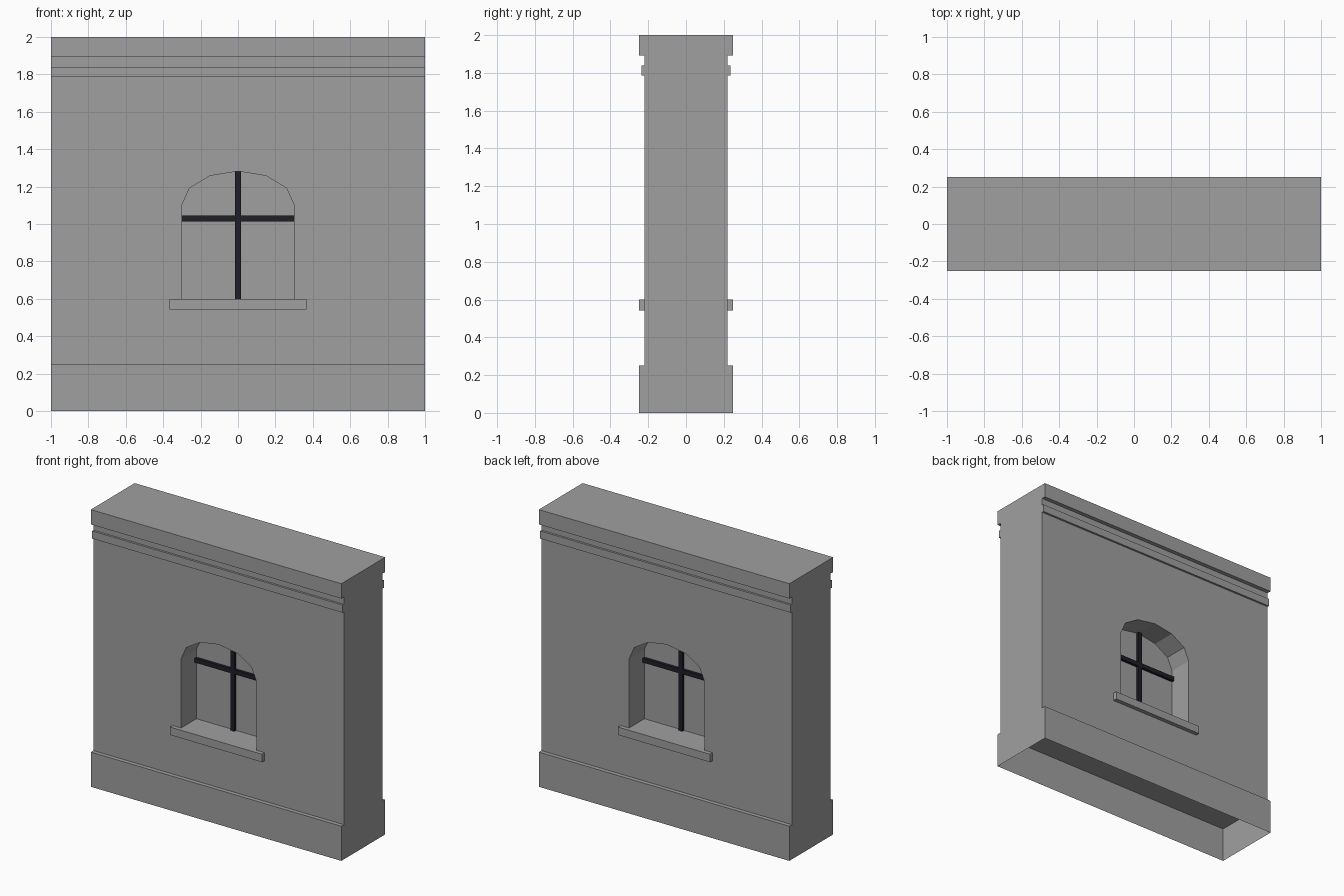
import bpy, bmesh, math
from mathutils import Vector

if "Cube" in bpy.data.objects:
    bpy.data.objects.remove(bpy.data.objects["Cube"])


def material(name, rgb):
    m = bpy.data.materials.new(name)
    m.diffuse_color = (*rgb, 1)
    m.use_nodes = True
    m.node_tree.nodes["Principled BSDF"].inputs["Base Color"].default_value = m.diffuse_color
    return m


stone = material("grey_stone", (0.35, 0.35, 0.35))
iron = material("dark_iron", (0.013, 0.013, 0.02))


def finish(name, bm, mat):
    me = bpy.data.meshes.new(name)
    bm.to_mesh(me)
    bm.free()
    ob = bpy.data.objects.new(name, me)
    bpy.context.collection.objects.link(ob)
    if mat:
        me.materials.append(mat)
    return ob


def prism(name, points, offset, mat):
    """Extrude a closed planar outline by an offset vector."""
    bm = bmesh.new()
    face = bm.faces.new([bm.verts.new(p) for p in points])
    ext = bmesh.ops.extrude_face_region(bm, geom=[face])
    moved = [g for g in ext["geom"] if isinstance(g, bmesh.types.BMVert)]
    bmesh.ops.translate(bm, verts=moved, vec=Vector(offset))
    bmesh.ops.recalc_face_normals(bm, faces=bm.faces)
    return finish(name, bm, mat)


def box(name, x0, x1, y0, y1, z0, z1, mat):
    pts = [(x0, y0, z0), (x1, y0, z0), (x1, y0, z1), (x0, y0, z1)]
    return prism(name, pts, (0, y1 - y0, 0), mat)


# Wall with string course and top cap, extruded from its section
side = [(0.22, 0.25), (0.22, 1.785), (0.235, 1.785), (0.235, 1.84),
        (0.22, 1.84), (0.22, 1.893), (0.25, 1.893), (0.25, 2.0)]
section = side + [(-y, z) for y, z in reversed(side)]
wall = prism("wall", [(-1, y, z) for y, z in section], (2, 0, 0), stone)

# Hollow plinth: outer walls and ledges, open underneath
bm = bmesh.new()
for s in (-1, 1):
    for quad in ([(-1, s * .25, 0), (1, s * .25, 0), (1, s * .25, .25), (-1, s * .25, .25)],
                 [(-1, s * .25, .25), (1, s * .25, .25), (1, s * .22, .25), (-1, s * .22, .25)],
                 [(s, -.25, 0), (s, .25, 0), (s, .25, .25), (s, -.25, .25)]):
        f = bm.faces.new([bm.verts.new(p) for p in quad])
        f.normal_update()
        if f.normal.dot(f.calc_center_median() - Vector((0, 0, 0.1))) < 0:
            f.normal_flip()
bmesh.ops.remove_doubles(bm, verts=bm.verts, dist=1e-4)
finish("plinth", bm, stone)

# Arched window opening
arch = [(-0.3, 0.6), (0.3, 0.6)]
arch += [(0.3 * math.cos(math.radians(a)), 1.1 + 0.182 * math.sin(math.radians(a)))
         for a in range(0, 181, 30)]
cutter = prism("window_cutter", [(x, -0.5, z) for x, z in arch], (0, 1, 0), None)
cutter.hide_render = True
cutter.hide_set(True)
cut = wall.modifiers.new("window_opening", "BOOLEAN")
cut.operation = "DIFFERENCE"
cut.solver = "EXACT"
cut.object = cutter

# Blind panel closing the opening
prism("window_panel", [(x, -0.045, z) for x, z in arch], (0, 0.09, 0), stone)

# Sills and window bars on both faces
for label, s in (("front", -1), ("back", 1)):
    y0, y1 = sorted((s * 0.22, s * 0.25))
    box(label + "_sill", -0.367, 0.367, y0, y1, 0.543, 0.6, stone)
    y0, y1 = sorted((s * 0.045, s * 0.065))
    box(label + "_upright_bar", -0.016, 0.016, y0, y1, 0.6, 1.28, iron)
    box(label + "_cross_bar", -0.3, 0.3, y0, y1, 1.013, 1.045, iron)
